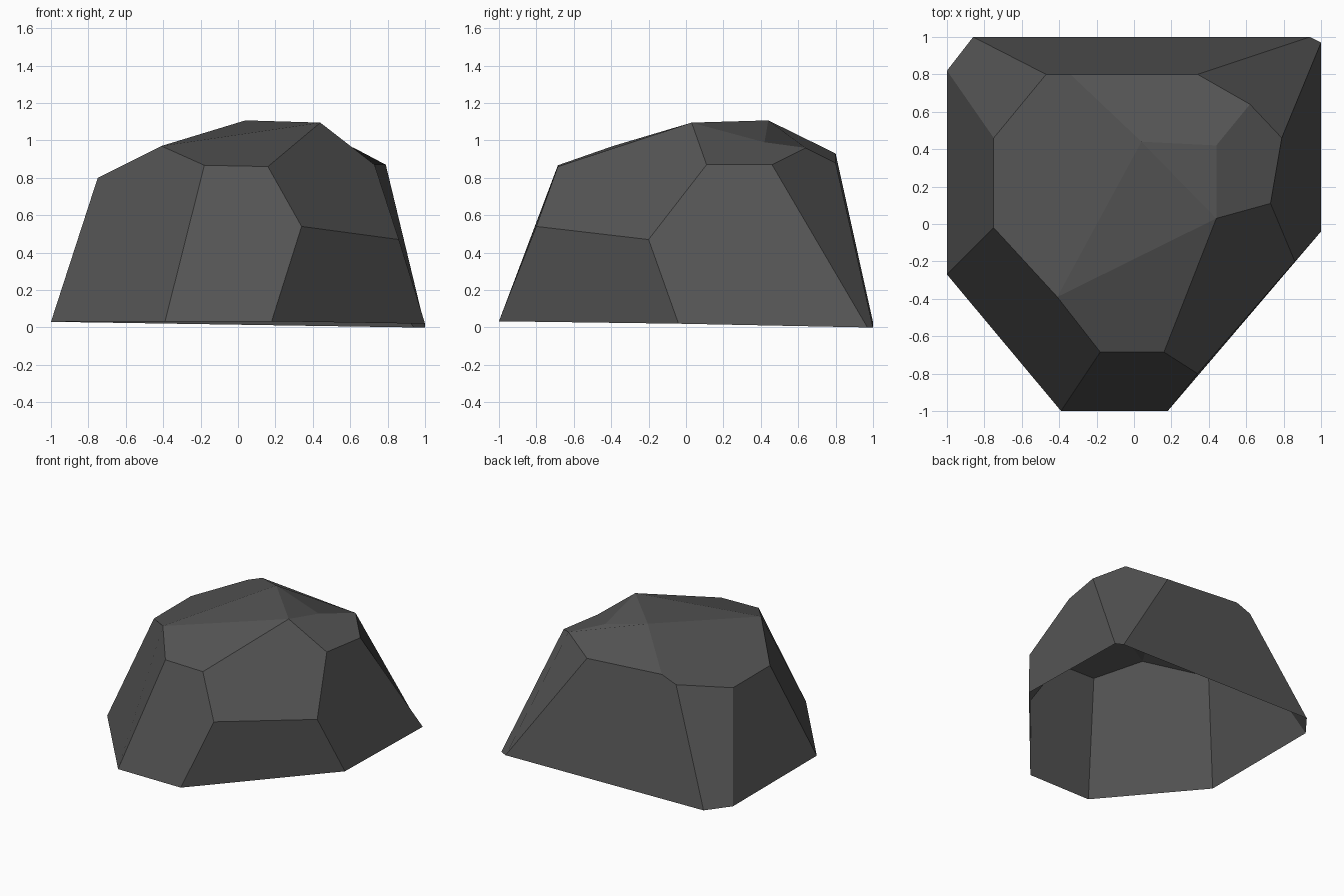
import bpy
import bmesh

if "Cube" in bpy.data.objects:
    bpy.data.objects.remove(bpy.data.objects["Cube"])

# Single dark stone colour
stone = bpy.data.materials.new("dark grey stone")
stone.diffuse_color = (0.09, 0.09, 0.09, 1)
stone.use_nodes = True
stone.node_tree.nodes["Principled BSDF"].inputs["Base Color"].default_value = stone.diffuse_color

# Corner points, one letter each
corners = {
    # ground outline, clockwise from back left
    "A": (-.86, 1, .028), "B": (.94, 1, 0), "C": (1, .97, 0), "D": (1, -.04, .02),
    "E": (.18, -1, .033), "F": (-.39, -1, .033), "G": (-1, -.27, .03), "H": (-1, .82, .03),
    # mid-height ledge, front right
    "p": (.34, -.8, .54), "q": (.86, -.2, .47),
    # upper rim, clockwise from back left
    "a": (-.47, .8, .88), "b": (-.34, .8, .93), "c": (.34, .8, .88), "d": (.62, .64, .96),
    "e": (.79, .46, .87), "f": (.73, .11, .87), "g": (.44, .03, 1.095), "h": (.16, -.685, .86),
    "i": (-.18, -.685, .867), "j": (-.41, -.39, .97), "k": (-.75, -.02, .8), "l": (-.75, .46, .8),
    # peak and the hollow beside it
    "m": (.04, .44, 1.107), "n": (.44, .42, .99),
}

# Each word is one facet, counter-clockwise from outside; the underside is open
walls = "BAabc CBcde DCefq EDqp FEphi GFijk HGkl AHla"
top = "qfghp jihg jgm kjmbal mngd bmndc gfedn"
top = top.replace("mngd", "mgn").replace("bmndc", "bmndc")

bm = bmesh.new()
verts = {name: bm.verts.new(co) for name, co in corners.items()}
for word in (walls + " " + top).split():
    bm.faces.new([verts[ch] for ch in word])
bmesh.ops.recalc_face_normals(bm, faces=bm.faces)

# Make sure the upper facets point upwards
bm.normal_update()
if sum(f.normal.z * f.calc_area() for f in bm.faces) < 0:
    bmesh.ops.reverse_faces(bm, faces=bm.faces)

mesh = bpy.data.meshes.new("boulder")
bm.to_mesh(mesh)
bm.free()
mesh.materials.append(stone)
boulder = bpy.data.objects.new("boulder", mesh)
bpy.context.collection.objects.link(boulder)
